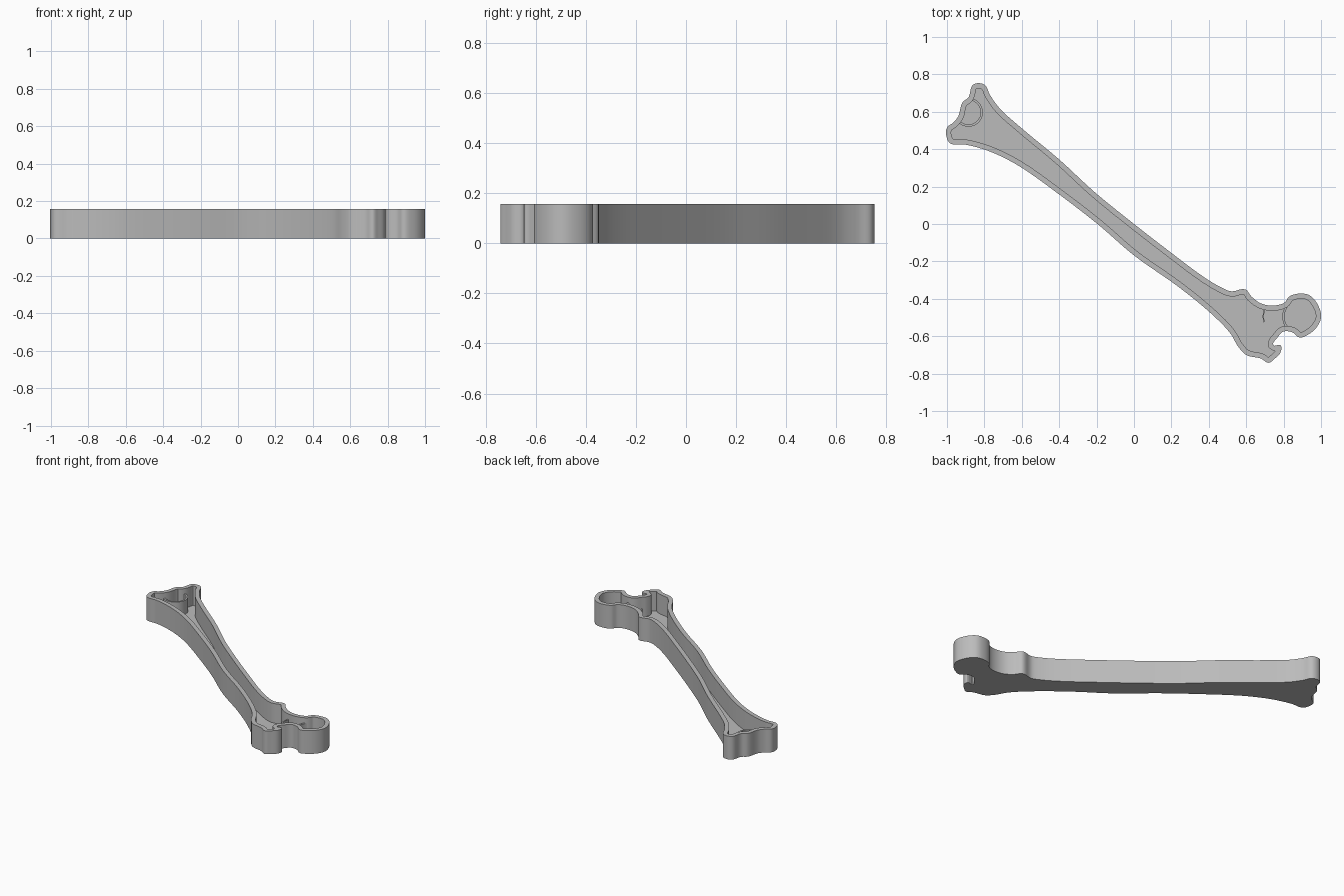
import bpy, bmesh, math
from mathutils import Vector
from mathutils.geometry import interpolate_bezier, intersect_point_line

if "Cube" in bpy.data.objects:
    bpy.data.objects.remove(bpy.data.objects["Cube"])

HEIGHT, WALL, FLOOR = 0.157, 0.028, 0.025

# Bone outline, clockwise from the upper left end
OUTLINE = [
    (-.86, .745), (-.80, .745), (-.77, .69), (-.72, .62), (-.61, .52), (-.40, .345),
    (-.21, .17), (0, 0), (.19, -.147), (.377, -.286), (.468, -.34), (.52, -.36),
    (.596, -.35), (.628, -.388), (.68, -.425), (.746, -.436), (.805, -.42),
    (.83, -.388), (.885, -.372), (.94, -.382), (.987, -.44), (1.0, -.50),
    (.976, -.553), (.933, -.59), (.885, -.607), (.848, -.58), (.80, -.575),
    (.767, -.607), (.745, -.648), (.783, -.648), (.783, -.687), (.75, -.722),
    (.72, -.742), (.68, -.72), (.60, -.70), (.56, -.66), (.516, -.586),
    (.43, -.495), (.243, -.34), (0, -.168), (-.195, 0), (-.40, .158),
    (-.61, .307), (-.72, .366), (-.80, .398), (-.906, .425), (-.98, .43),
    (-1.0, .457), (-1.0, .515), (-.965, .543), (-.94, .575), (-.917, .65), (-.885, .677)]

grey = bpy.data.materials.new("grey plastic")
grey.diffuse_color = (0.5, 0.5, 0.5, 1)
grey.use_nodes = True
grey.node_tree.nodes["Principled BSDF"].inputs["Base Color"].default_value = grey.diffuse_color


def smooth_loop(points, steps=5):
    """Closed smooth curve through the points."""
    p = [Vector((x, y, 0)) for x, y in points]
    n = len(p)
    tangent = [(p[(i + 1) % n] - p[i]).normalized() + (p[i] - p[i - 1]).normalized()
               for i in range(n)]
    loop = []
    for i in range(n):
        a, b = p[i], p[(i + 1) % n]
        reach = (b - a).length / 3
        loop += interpolate_bezier(a, a + tangent[i].normalized() * reach,
                                   b - tangent[(i + 1) % n].normalized() * reach,
                                   b, steps + 1)[:-1]
    return loop


def distance(q, loop):
    best = 9
    for i in range(len(loop)):
        a, b = loop[i - 1], loop[i]
        c, t = intersect_point_line(q, a, b)
        c = a.lerp(b, min(1, max(0, t)))
        best = min(best, (q - c).length)
    return best


def inset_loop(loop, width):
    """Inward offset of a clockwise loop, without the crossed parts."""
    n, inner = len(loop), []
    for i in range(n):
        d = (loop[(i + 1) % n] - loop[i - 1]).normalized()
        q = loop[i] + Vector((d.y, -d.x, 0)) * width
        if distance(q, loop) > width * 0.96:
            inner.append(q)
    return inner


def finish(name, bm):
    bmesh.ops.recalc_face_normals(bm, faces=bm.faces)
    mesh = bpy.data.meshes.new(name)
    bm.to_mesh(mesh)
    bm.free()
    mesh.materials.append(grey)
    obj = bpy.data.objects.new(name, mesh)
    bpy.context.collection.objects.link(obj)
    bpy.ops.object.select_all(action='DESELECT')
    obj.select_set(True)
    bpy.context.view_layer.objects.active = obj
    bpy.ops.object.shade_smooth_by_angle(angle=math.radians(30))
    return obj


def ring(bm, loop, z):
    return [bm.verts.new((v.x, v.y, z)) for v in loop]


def bridge(bm, low, high):
    for i in range(len(low)):
        bm.faces.new((low[i - 1], low[i], high[i], high[i - 1]))


# Bone tray: solid floor with a thin upright rim
outer = smooth_loop(OUTLINE)
inner = inset_loop(outer, WALL)
bm = bmesh.new()
base, rim_out = ring(bm, outer, 0), ring(bm, outer, HEIGHT)
floor, rim_in = ring(bm, inner, FLOOR), ring(bm, inner, HEIGHT)
bridge(bm, base, rim_out)
bridge(bm, floor, rim_in)
bm.faces.new(base)
bm.faces.new(floor)
rim_edges = [bm.edges.get((r[i - 1], r[i])) for r in (rim_out, rim_in) for i in range(len(r))]
bmesh.ops.triangle_fill(bm, edges=rim_edges, use_beauty=True, normal=(0, 0, 1))
finish("bone_tray", bm)


def arc_rib(name, cx, cy, radius, start, end, top, thick=0.012, steps=20):
    """Thin curved rib standing on the tray floor."""
    bm = bmesh.new()
    angles = [math.radians(start + (end - start) * i / steps) for i in range(steps + 1)]
    arc = [Vector((cx + r * math.cos(a), cy + r * math.sin(a), 0))
           for r, side in ((radius, angles), (radius - thick, angles[::-1])) for a in side]
    low, high = ring(bm, arc, FLOOR - 0.01), ring(bm, arc, top)
    bridge(bm, low, high)
    bm.faces.new(low)
    bm.faces.new(high)
    finish(name, bm)


# Curved ribs marking the joint surfaces
arc_rib("knee_rib", -.885, .597, .077, -128, 92, .12)
arc_rib("head_rib", .895, -.495, .102, 138, 222, .12)
arc_rib("neck_rib", .80, -.495, .112, 155, 196, .12, thick=.007)
